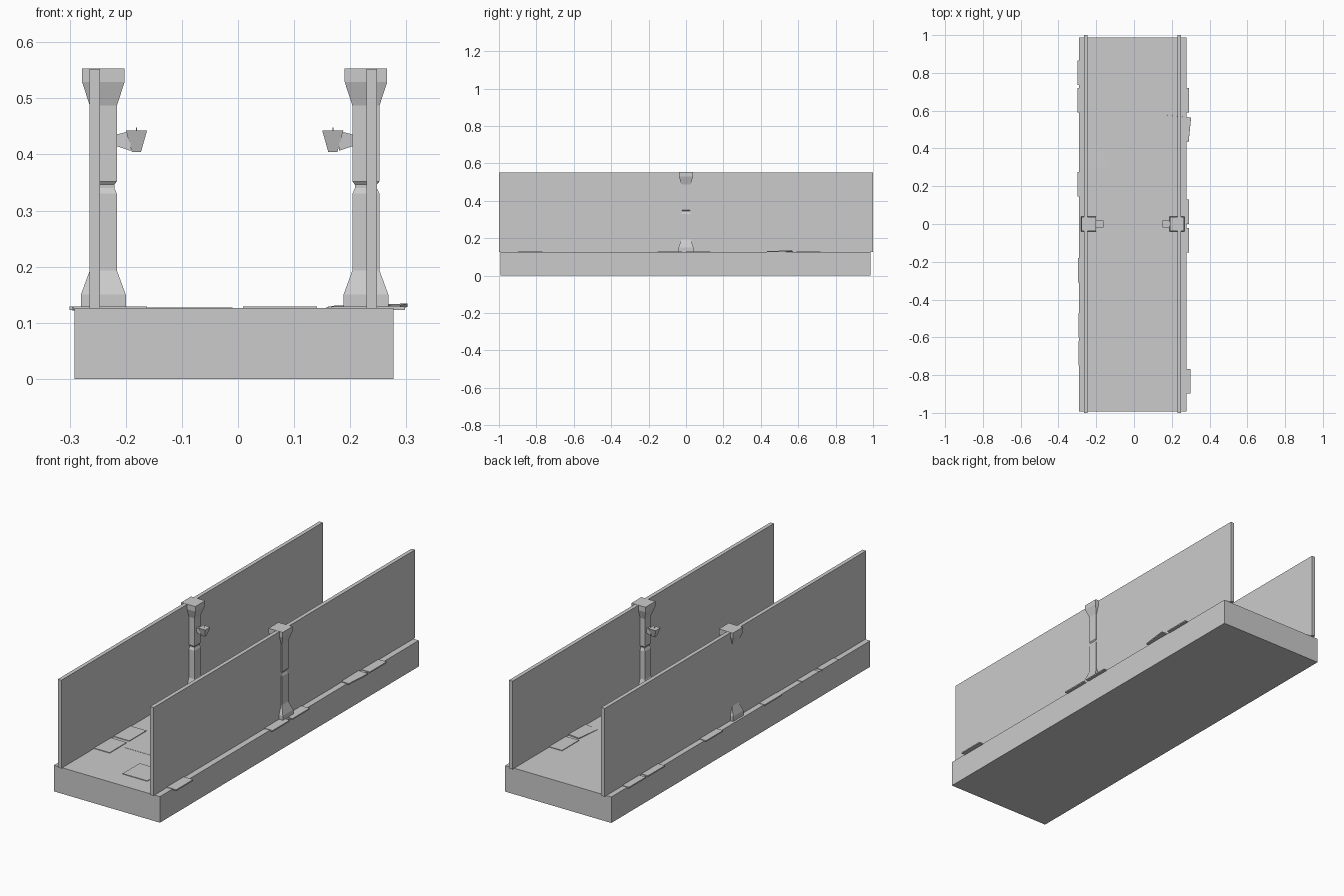
import bpy, bmesh
from mathutils import Matrix, Euler, Vector

if "Cube" in bpy.data.objects:
    bpy.data.objects.remove(bpy.data.objects["Cube"])

MID = -0.006  # the corridor sits slightly left of the origin


def finish(name, bm):
    bmesh.ops.recalc_face_normals(bm, faces=bm.faces)
    me = bpy.data.meshes.new(name)
    bm.to_mesh(me)
    bm.free()
    ob = bpy.data.objects.new(name, me)
    bpy.context.collection.objects.link(ob)
    return ob


def box(name, lo, hi, rot=(0, 0, 0)):
    lo, hi = Vector(lo), Vector(hi)
    bm = bmesh.new()
    bmesh.ops.create_cube(bm, size=1)
    bm.transform(Matrix.Diagonal((*(hi - lo), 1)))
    ob = finish(name, bm)
    ob.location = (lo + hi) / 2
    ob.rotation_euler = Euler(rot)
    return ob


def square_loft(name, sections):
    """Loft through square sections given as (centre, u half-vector, v half-vector)."""
    bm = bmesh.new()
    rings = []
    for c, u, v in sections:
        c, u, v = Vector(c), Vector(u), Vector(v)
        rings.append([bm.verts.new(c + a * u + b * v)
                      for a, b in ((-1, -1), (1, -1), (1, 1), (-1, 1))])
    for r, s in zip(rings, rings[1:]):
        for i in range(4):
            bm.faces.new((r[i], r[(i + 1) % 4], s[(i + 1) % 4], s[i]))
    bm.faces.new(rings[0])
    bm.faces.new(rings[-1])
    return finish(name, bm)


# Floor slab and the two long walls
box("floor_slab", (-0.291, -0.993, 0), (0.277, 0.987, 0.126))
box("left_wall", (-0.265, -1, 0.125), (-0.246, 1, 0.552))
box("right_wall", (0.229, -1, 0.125), (0.248, 1, 0.552))

# Pillar profile: (height, half width)
PILLAR = [(0.125, 0.040), (0.150, 0.040), (0.193, 0.0242), (0.330, 0.0242),
          (0.340, 0.0195), (0.346, 0.0195), (0.352, 0.0242), (0.487, 0.0242),
          (0.529, 0.0378), (0.553, 0.0378)]

for side, s in (("left", -1), ("right", 1)):
    cx = MID + s * 0.234
    square_loft(side + "_pillar",
                [((cx, 0, z), (h, 0, 0), (0, h, 0)) for z, h in PILLAR])
    # Wall lamp: flared cup, bracket and wick
    lx = MID + s * 0.175
    square_loft(side + "_lamp_cup",
                [((lx, 0, 0.404), (0.008, 0, 0), (0, 0.008, 0)),
                 ((lx, 0, 0.443), (0.019, 0, 0), (0, 0.019, 0))])
    square_loft(side + "_lamp_bracket",
                [((MID + s * 0.212, 0, 0.425), (0, 0.009, 0), (0, 0, 0.010)),
                 ((MID + s * 0.205, 0, 0.425), (0, 0.010, 0), (0, 0, 0.012)),
                 ((MID + s * 0.186, 0, 0.424), (0, 0.013, 0), (0, 0, 0.0175))])
    box(side + "_lamp_wick", (lx - 0.001, -0.001, 0.440), (lx + 0.001, 0.001, 0.448))

# Loose floor tiles: centre x, centre y, height of top, tilt x, tilt y, spin
TILES = [
    (-0.234, 0.800, 0.129, 0, 0, 0), (-0.234, 0.655, 0.129, 0, 0, 0),
    (-0.234, 0.210, 0.129, 0, 0, 0), (-0.230, -0.245, 0.128, 0, 0, 0),
    (-0.228, -0.535, 0.129, 0, 0, 0), (-0.228, -0.685, 0.129, 0, 0, 0),
    (0.226, 0.655, 0.129, 0, 0, 0), (0.230, 0.505, 0.131, 0.02, -0.03, -0.10),
    (0.226, 0.065, 0.129, 0, 0, 0), (0.226, -0.087, 0.129, 0, 0, 0),
    (0.232, -0.833, 0.129, 0, 0, 0), (0.075, -0.830, 0.129, 0, 0, 0),
    (-0.190, 0.365, 0.127, -0.02, 0.03, 0.0), (-0.076, -0.600, 0.127, 0, 0.0, 0),
]
for i, (x, y, top, rx, ry, rz) in enumerate(TILES):
    box(f"floor_tile_{i + 1}", (x - 0.066, y - 0.065, top - 0.006),
        (x + 0.066, y + 0.065, top), (rx, ry, rz))
